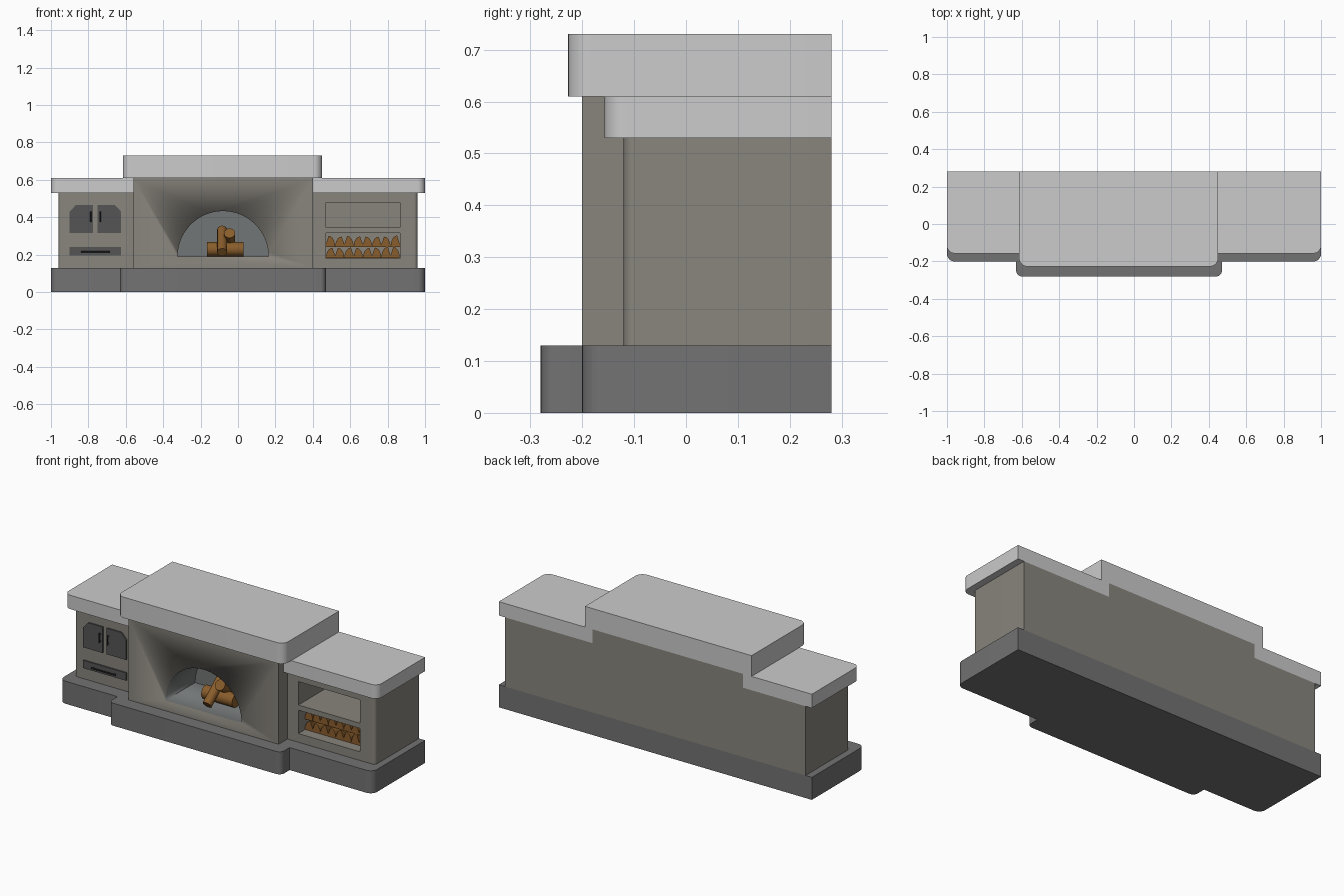
import bpy, bmesh, math, random
from mathutils import Vector

if "Cube" in bpy.data.objects:
    bpy.data.objects.remove(bpy.data.objects["Cube"])

random.seed(4)


def material(name, rgb):
    m = bpy.data.materials.new(name)
    m.diffuse_color = (*rgb, 1)
    m.use_nodes = True
    m.node_tree.nodes["Principled BSDF"].inputs["Base Color"].default_value = m.diffuse_color
    return m


STONE = material("warm_stone", (0.25, 0.235, 0.205))
DARK = material("dark_stone", (0.17, 0.17, 0.17))
PALE = material("pale_stone", (0.72, 0.72, 0.72))
LINING = material("firebox_lining", (0.17, 0.18, 0.18))
IRON = material("iron", (0.09, 0.09, 0.09))
HANDLE = material("handle_iron", (0.03, 0.03, 0.03))
WOOD = material("wood", (0.25, 0.11, 0.025))


def finish(name, bm, mat, smooth=True):
    bmesh.ops.recalc_face_normals(bm, faces=bm.faces)
    me = bpy.data.meshes.new(name)
    bm.to_mesh(me)
    bm.free()
    ob = bpy.data.objects.new(name, me)
    bpy.context.collection.objects.link(ob)
    me.materials.append(mat)
    if smooth:
        bpy.ops.object.select_all(action='DESELECT')
        ob.select_set(True)
        bpy.context.view_layer.objects.active = ob
        bpy.ops.object.shade_smooth_by_angle(angle=math.radians(30))
    return ob


def prism(name, profiles, d0, d1, mat, axis='z'):
    """Extrude 2D outlines along z (outline in xy) or y (outline in xz)."""
    bm = bmesh.new()
    for pts in profiles:
        at = lambda p, d: (p[0], p[1], d) if axis == 'z' else (p[0], d, p[1])
        lo = [bm.verts.new(at(p, d0)) for p in pts]
        hi = [bm.verts.new(at(p, d1)) for p in pts]
        bm.faces.new(lo)
        bm.faces.new(hi)
        n = len(pts)
        for i in range(n):
            bm.faces.new((lo[i], lo[(i + 1) % n], hi[(i + 1) % n], hi[i]))
    return finish(name, bm, mat)


def fillet(corners, steps=8):
    """Round right-angled corners given as (x, y, radius)."""
    out = []
    for i, (x, y, r) in enumerate(corners):
        p = Vector((x, y))
        if r == 0:
            out.append(p)
            continue
        a = (Vector(corners[i - 1][:2]) - p).normalized() * r
        b = (Vector(corners[(i + 1) % len(corners)][:2]) - p).normalized() * r
        for k in range(steps + 1):
            t = math.pi / 2 * k / steps
            out.append(p + a * (1 - math.sin(t)) + b * (1 - math.cos(t)))
    return out


def block(name, x0, x1, y0, z0, z1, mat, rl=0, rr=0):
    """Block running to the back wall, front corners optionally rounded."""
    return prism(name, [fillet([(x0, 0.28, 0), (x0, y0, rl), (x1, y0, rr), (x1, 0.28, 0)])], z0, z1, mat)


def rect(x0, x1, z0, z1):
    return [(x0, z0), (x1, z0), (x1, z1), (x0, z1)]


def cut(target, name, profiles, y0, y1, mat):
    cutter = prism(name, profiles, y0, y1, STONE, 'y')
    if mat != STONE:
        target.data.materials.append(mat)
        cutter.data.materials.append(mat)
        for f in cutter.data.polygons:
            f.material_index = 1
    cutter.hide_render = True
    mod = target.modifiers.new("opening", 'BOOLEAN')
    mod.operation = 'DIFFERENCE'
    mod.solver = 'EXACT'
    mod.object = cutter
    bpy.context.view_layer.objects.active = target
    bpy.ops.object.modifier_apply(modifier=mod.name)
    bpy.data.objects.remove(cutter)


def rod(name, p, q, r, mat, sides=20):
    p, q = Vector(p), Vector(q)
    bm = bmesh.new()
    bmesh.ops.create_cone(bm, cap_ends=True, segments=sides, radius1=r, radius2=r, depth=(q - p).length)
    rot = (q - p).to_track_quat('Z', 'Y')
    for v in bm.verts:
        v.co = rot @ v.co + (p + q) / 2
    return finish(name, bm, mat)


# Plinth with stepped-out centre
prism("plinth", [fillet([(-1, 0.28, 0), (-1, -0.2, 0.04), (-0.63, -0.2, 0), (-0.63, -0.28, 0.03),
                         (0.47, -0.28, 0.03), (0.47, -0.2, 0), (1, -0.2, 0.04), (1, 0.28, 0)])], 0, 0.13, DARK)

# Three masonry bodies
block("left_body", -0.96, -0.56, -0.12, 0.13, 0.53, STONE, rl=0.02)
centre = block("centre_body", -0.56, 0.40, -0.2, 0.13, 0.61, STONE)
right = block("right_body", 0.40, 0.96, -0.12, 0.13, 0.53, STONE, rr=0.02)

# Worktops
block("left_worktop", -1, -0.56, -0.157, 0.53, 0.61, PALE, rl=0.04)
block("right_worktop", 0.40, 1, -0.157, 0.53, 0.61, PALE, rr=0.04)
block("centre_top", -0.615, 0.45, -0.227, 0.61, 0.73, PALE, 0.045, 0.045)

# Arched firebox and the two open niches
arch = [(-0.08 + 0.243 * math.cos(math.pi * i / 32), 0.19 + 0.243 * math.sin(math.pi * i / 32)) for i in range(33)]
cut(centre, "firebox_cutter", [arch], -0.3, 0.07, LINING)
cut(right, "niche_cutter", [rect(0.47, 0.865, 0.345, 0.48), rect(0.47, 0.865, 0.18, 0.315)], -0.2, 0.2, STONE)

# Firebox logs
rod("lying_log", (-0.167, -0.06, 0.229), (0.03, -0.06, 0.229), 0.038, WOOD)
rod("leaning_log_front", (-0.085, -0.16, 0.213), (-0.085, -0.01, 0.335), 0.026, WOOD)
rod("leaning_log_back", (-0.045, 0.05, 0.218), (-0.045, -0.1, 0.315), 0.03, WOOD)

# Stacked split logs in the lower niche
w = 0.395 / 8
quarters = []
for row in range(2):
    for i in range(8):
        x, z, h = 0.47 + i * w, 0.181 + row * 0.06, 0.058 + random.uniform(-0.004, 0.004)
        mirror = i % 2 == row
        tip = 0.3 * w
        shape = [(0, 0), (w, 0)] + [(tip + (w - tip) * math.cos(t * math.pi / 10), h * math.sin(t * math.pi / 10))
                                    for t in range(1, 6)] + [(0, h * 0.25)]
        quarters.append([(x + (w - u if mirror else u), z + v) for u, v in shape])
prism("firewood_stack", quarters, -0.06, 0.19, WOOD, 'y')

# Cupboard doors, mirrored about the cupboard's middle
for side, s in (("left", -1), ("right", 1)):
    door = [(0.0125, 0.315), (0.1375, 0.315), (0.1375, 0.43), (0.105, 0.465), (0.0125, 0.465)]
    prism(side + "_door", [[(-0.7625 + s * u, v) for u, v in door]], -0.128, -0.11, IRON, 'y')
    hx = -0.7625 + s * 0.025
    rod(side + "_door_handle", (hx, -0.14, 0.375), (hx, -0.14, 0.43), 0.004, HANDLE, 10)
    for z in (0.382, 0.423):
        rod(side + "_handle_post", (hx, -0.14, z), (hx, -0.12, z), 0.003, HANDLE, 8)

# Drawer and its handle
prism("drawer", [rect(-0.90, -0.625, 0.195, 0.24)], -0.128, -0.11, IRON, 'y')
rod("drawer_handle", (-0.84, -0.14, 0.216), (-0.685, -0.14, 0.216), 0.004, HANDLE, 10)
for x in (-0.83, -0.695):
    rod("drawer_handle_post", (x, -0.14, 0.216), (x, -0.12, 0.216), 0.003, HANDLE, 8)
